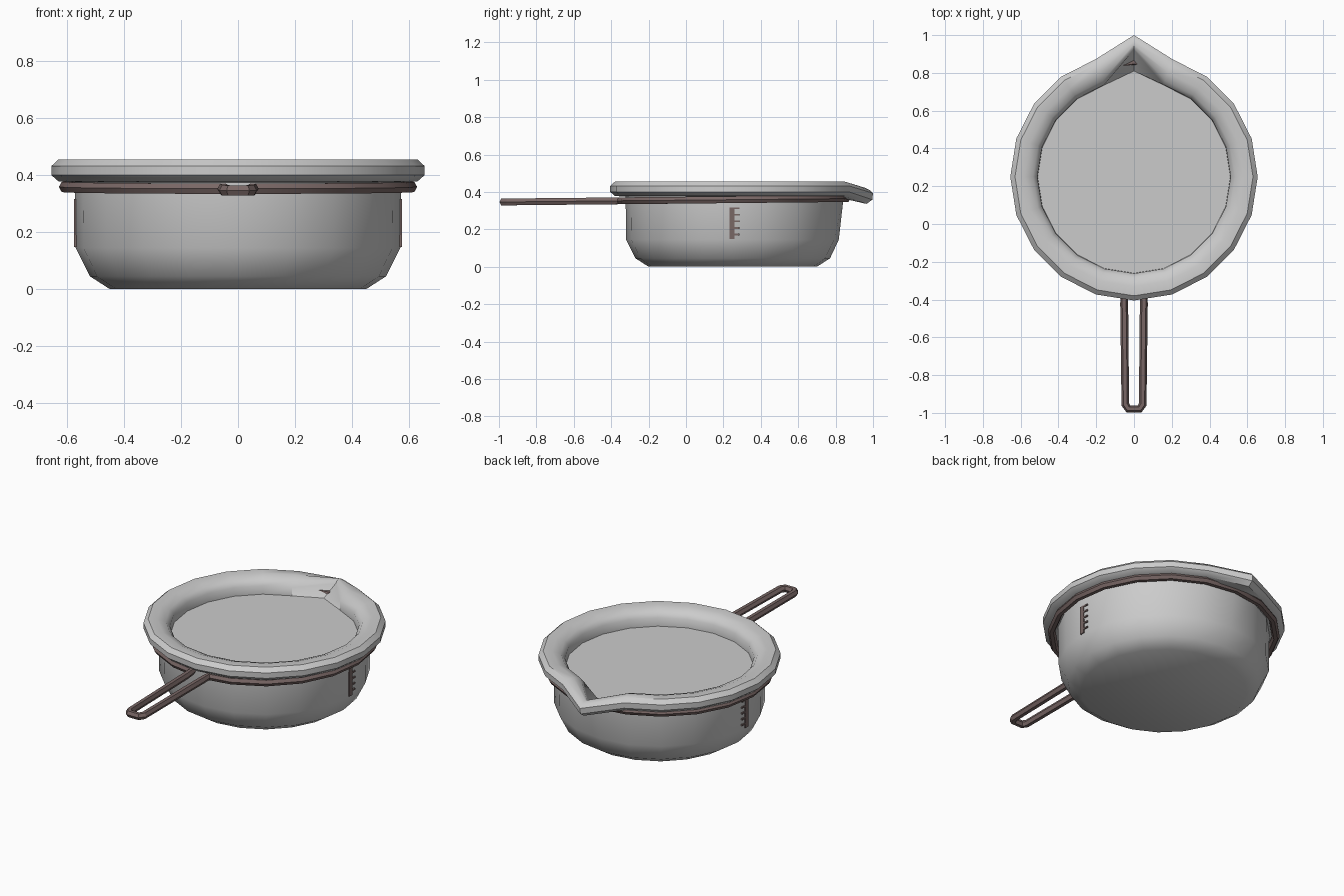
import bpy, bmesh
from math import radians, sin, cos, pi

if "Cube" in bpy.data.objects:
    bpy.data.objects.remove(bpy.data.objects["Cube"])

CY = 0.25      # centre of the pan in y
SIDES = 20

brown = bpy.data.materials.new("dark_brown")
brown.diffuse_color = (0.19, 0.135, 0.13, 1)
brown.use_nodes = True
brown.node_tree.nodes["Principled BSDF"].inputs["Base Color"].default_value = brown.diffuse_color


def finish(name, bm, mat=None, angle=40):
    bmesh.ops.recalc_face_normals(bm, faces=bm.faces)
    me = bpy.data.meshes.new(name)
    bm.to_mesh(me)
    bm.free()
    ob = bpy.data.objects.new(name, me)
    bpy.context.collection.objects.link(ob)
    if mat:
        me.materials.append(mat)
    bpy.ops.object.select_all(action='DESELECT')
    ob.select_set(True)
    bpy.context.view_layer.objects.active = ob
    bpy.ops.object.shade_smooth_by_angle(angle=radians(angle))
    return ob


# Pan: lathed (radius, z) profile from underside, over the rolled rim, to the inner floor
body = [(0.45, 0.0), (0.52, 0.045), (0.57, 0.145), (0.573, 0.375),
        (0.63, 0.378), (0.655, 0.40), (0.655, 0.432), (0.63, 0.455),
        (0.58, 0.455), (0.535, 0.438), (0.512, 0.41), (0.51, 0.36)]
# Same profile pulled out and down at the pouring spout
spout = [(0.45, 0.0), (0.52, 0.045), (0.567, 0.145), (0.592, 0.365),
         (0.715, 0.336), (0.746, 0.358), (0.75, 0.393), (0.735, 0.408),
         (0.705, 0.423), (0.685, 0.418), (0.672, 0.405), (0.56, 0.36)]
bm = bmesh.new()
columns = []
for i in range(SIDES):
    a = 2 * pi * i / SIDES
    profile = spout if i == SIDES // 4 else body
    columns.append([bm.verts.new((r * cos(a), CY + r * sin(a), z)) for r, z in profile])
for i in range(SIDES):
    p, q = columns[i], columns[(i + 1) % SIDES]
    for j in range(len(body) - 1):
        bm.faces.new((p[j], q[j], q[j + 1], p[j + 1]))
bm.faces.new([c[0] for c in columns])
bm.faces.new([c[-1] for c in columns])
finish("pan", bm)

# Wire handle: one closed loop round the pan, with a long narrow grip at the front
R = 0.608
half = [(0.055, CY - 0.605), (0.052, -0.42), (0.046, -0.955), (0.030, -0.979)]
path = [(R * cos(a), CY + R * sin(a))
        for a in (radians(-72 + 18 * k) for k in range(19))]
path += [(-x, y) for x, y in half] + half[::-1]
cu = bpy.data.curves.new("wire_handle", 'CURVE')
cu.dimensions = '3D'
cu.twist_mode = 'Z_UP'
cu.bevel_depth = 0.021
cu.bevel_resolution = 1
sp = cu.splines.new('POLY')
sp.points.add(len(path) - 1)
for pt, (x, y) in zip(sp.points, path):
    pt.co = (x, y, 0.356 + 0.01 * y, 1)
sp.use_cyclic_u = True
cu.materials.append(brown)
handle = bpy.data.objects.new("wire_handle", cu)
bpy.context.collection.objects.link(handle)
bpy.ops.object.select_all(action='DESELECT')
handle.select_set(True)
bpy.context.view_layer.objects.active = handle
bpy.ops.object.convert(target='MESH')
bpy.ops.object.shade_smooth_by_angle(angle=radians(30))


# Measuring scales: a strip with five ticks on each side
def add_box(bm, lo, hi):
    verts = bmesh.ops.create_cube(bm, size=1)["verts"]
    for v in verts:
        v.co = [(l + h) / 2 + c * (h - l) for l, h, c in zip(lo, hi, v.co)]


for name, s in (("right_scale", 1), ("left_scale", -1)):
    bm = bmesh.new()
    add_box(bm, (0.555, 0.232, 0.147), (0.575, 0.26, 0.317))
    for k in range(5):
        z = 0.168 + 0.035 * k
        add_box(bm, (0.555, 0.258, z), (0.574, 0.287, z + 0.009))
    for v in bm.verts:
        v.co.x *= s
    finish(name, bm, brown)
